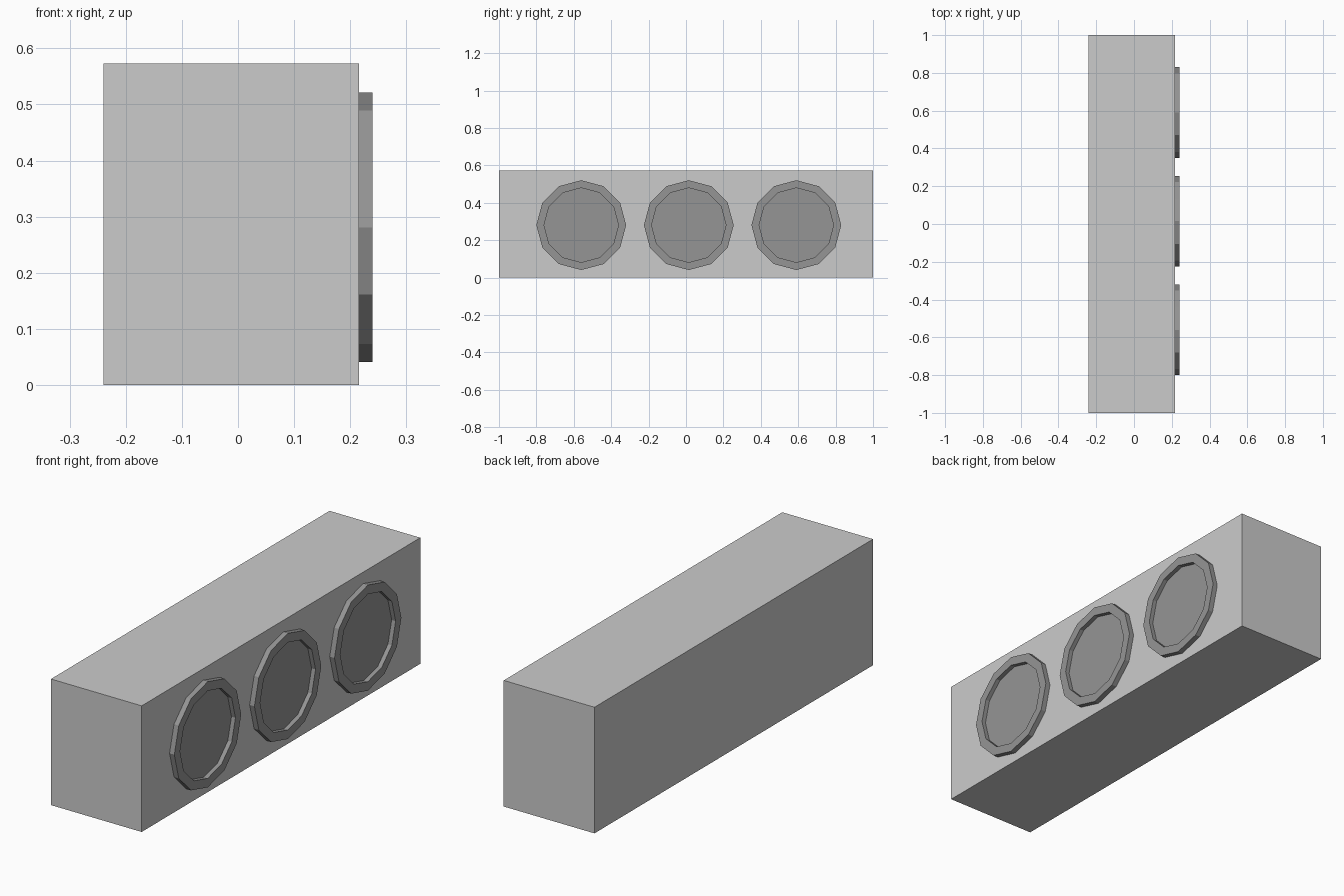
import bpy
import bmesh
from math import radians
from mathutils import Matrix

cube = bpy.data.objects.get("Cube")
if cube:
    bpy.data.objects.remove(cube, do_unlink=True)


def material(name, value):
    mat = bpy.data.materials.new(name)
    mat.use_nodes = True
    colour = (value, value, value, 1)
    mat.diffuse_color = colour
    mat.node_tree.nodes["Principled BSDF"].inputs["Base Color"].default_value = colour
    return mat


def add_object(name, bm, mat):
    mesh = bpy.data.meshes.new(name)
    bmesh.ops.recalc_face_normals(bm, faces=bm.faces)
    bm.to_mesh(mesh)
    bm.free()
    mesh.materials.append(mat)
    obj = bpy.data.objects.new(name, mesh)
    bpy.context.collection.objects.link(obj)
    return obj


light_grey = material("light grey", 0.6)
mid_grey = material("mid grey", 0.3)

BACK, FACE, RIM, HEIGHT = -0.24, 0.216, 0.24, 0.573

# Housing: a plain long box
bm = bmesh.new()
bmesh.ops.create_cube(bm, size=1)
bmesh.ops.scale(bm, vec=(FACE - BACK, 2, HEIGHT), verts=bm.verts)
bmesh.ops.translate(bm, vec=((FACE + BACK) / 2, 0, HEIGHT / 2), verts=bm.verts)
add_object("housing", bm, light_grey)


# Lamps: twelve-sided discs with a raised rim and a recessed lens
def lamp(name, y):
    bm = bmesh.new()
    turn = Matrix.Rotation(radians(90), 4, "Y")
    place = Matrix.Translation(((FACE + RIM) / 2, y, 0.281))
    bmesh.ops.create_cone(bm, cap_ends=True, segments=12, radius1=0.24,
                          radius2=0.24, depth=RIM - FACE, matrix=place @ turn)
    bm.normal_update()
    front = max(bm.faces, key=lambda f: f.calc_center_median().x)
    bmesh.ops.inset_region(bm, faces=[front], thickness=0.041)
    lens = bmesh.ops.extrude_face_region(bm, geom=[front])
    verts = [v for v in lens["geom"] if isinstance(v, bmesh.types.BMVert)]
    if front.is_valid:
        bmesh.ops.delete(bm, geom=[front], context="FACES_ONLY")
    bmesh.ops.translate(bm, vec=(-0.02, 0, 0), verts=verts)
    add_object(name, bm, mid_grey)


for name, y in (("front_lamp", -0.56), ("middle_lamp", 0.015), ("rear_lamp", 0.59)):
    lamp(name, y)
